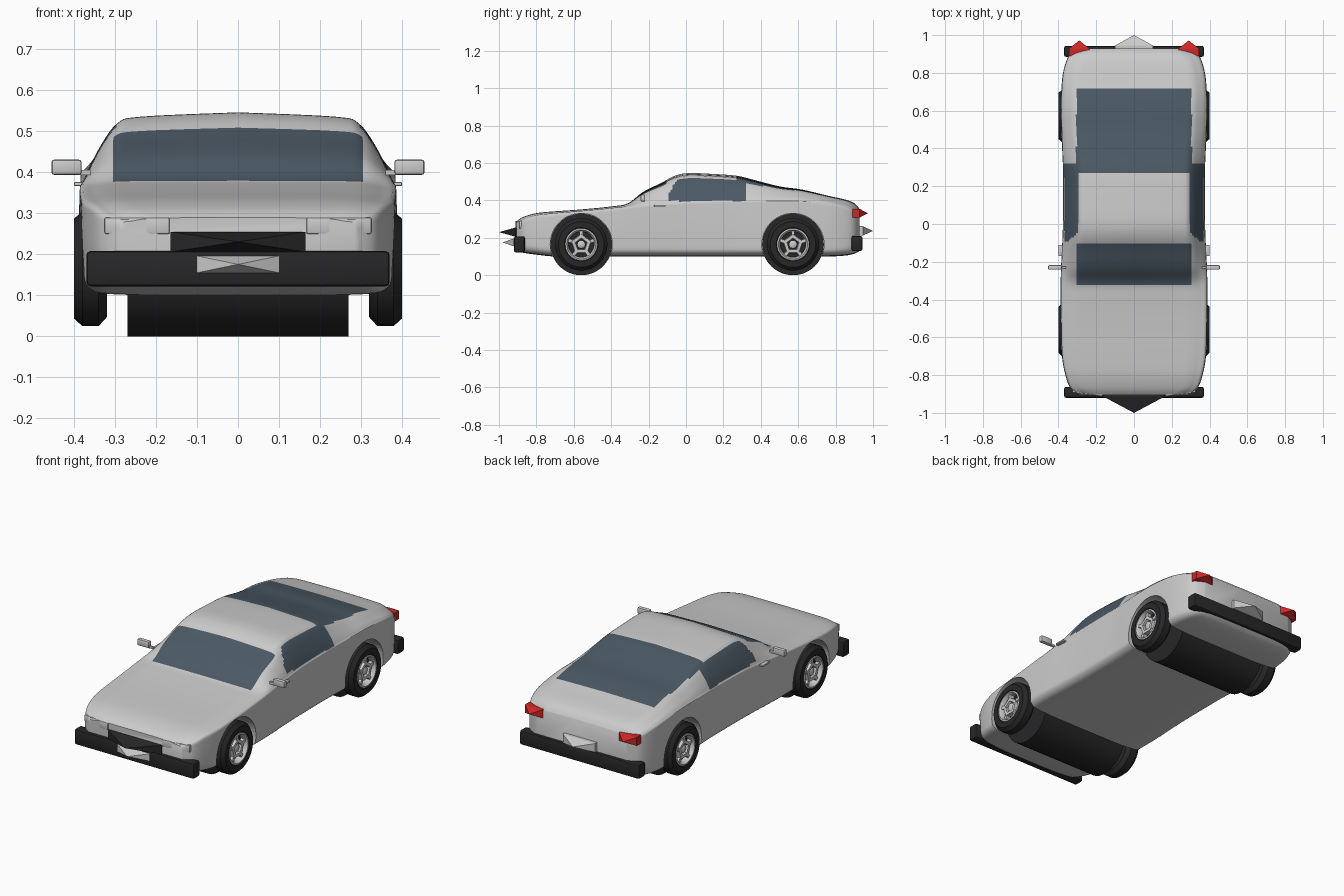
import bpy, bmesh, math
from mathutils import Vector, Matrix

if "Cube" in bpy.data.objects:
    bpy.data.objects.remove(bpy.data.objects["Cube"])


def mat(name, c):
    m = bpy.data.materials.new(name)
    m.diffuse_color = (*c, 1)
    m.use_nodes = True
    m.node_tree.nodes["Principled BSDF"].inputs["Base Color"].default_value = m.diffuse_color
    return m


BODY = mat("silver", (0.6, 0.6, 0.6))
GLASS = mat("glass", (0.07, 0.10, 0.13))
BLACK = mat("black", (0.02, 0.02, 0.022))
RED = mat("red", (0.6, 0.02, 0.02))
LIGHT = mat("light", (0.72, 0.73, 0.72))


def finish(name, bm, material, angle=35):
    bmesh.ops.recalc_face_normals(bm, faces=bm.faces)
    me = bpy.data.meshes.new(name)
    bm.to_mesh(me)
    bm.free()
    ob = bpy.data.objects.new(name, me)
    bpy.context.collection.objects.link(ob)
    if material:
        me.materials.append(material)
    bpy.ops.object.select_all(action='DESELECT')
    ob.select_set(True)
    bpy.context.view_layer.objects.active = ob
    if angle:
        bpy.ops.object.shade_smooth_by_angle(angle=math.radians(angle))
    return ob


def spline(pts, n):
    """Catmull-Rom through points, n steps per span."""
    pts = [Vector(p) for p in pts]
    out = []
    for i in range(len(pts) - 1):
        a, b, c, d = pts[max(i - 1, 0)], pts[i], pts[i + 1], pts[min(i + 2, len(pts) - 1)]
        for k in range(n):
            t = k / n
            out.append(0.5 * (2 * b + (c - a) * t + (2 * a - 5 * b + 4 * c - d) * t * t
                              + (3 * b - a - 3 * c + d) * t ** 3))
    return out + [pts[-1]]


def spin(bm, profile, n, y, z, side=1, closed=False):
    """Revolve (x, radius) points around an axle at y, z."""
    rings = [[bm.verts.new((side * x, y + r * math.sin(2 * math.pi * i / n),
                            z + r * math.cos(2 * math.pi * i / n)))
              for i in range(n)] for x, r in profile]
    pairs = list(zip(rings, rings[1:]))
    if closed:
        pairs.append((rings[-1], rings[0]))
    for a, b in pairs:
        for i in range(n):
            bm.faces.new((a[i], a[(i + 1) % n], b[(i + 1) % n], b[i]))
    if not closed:
        bm.faces.new(rings[0])
        bm.faces.new(rings[-1])


def box(name, lo, hi, material, bevel=0.006, turn=0):
    lo, hi = Vector(lo), Vector(hi)
    s = hi - lo
    bm = bmesh.new()
    bmesh.ops.create_cube(bm, size=1, matrix=Matrix.Translation((lo + hi) / 2)
                          @ Matrix.Rotation(turn, 4, 'Z') @ Matrix.Diagonal((*s, 1)))
    if bevel:
        bmesh.ops.bevel(bm, geom=bm.edges[:], offset=bevel, segments=2, profile=0.5, affect='EDGES')
    return finish(name, bm, material)


def pointed(name, lo, hi, tip, material):
    """Box whose outer face is drawn to a point at y = tip."""
    bm = bmesh.new()
    lo, hi = Vector(lo), Vector(hi)
    c = (lo + hi) / 2
    bmesh.ops.create_cube(bm, size=1, matrix=Matrix.Translation(c)
                          @ Matrix.Diagonal((*(hi - lo), 1)))
    s = 1 if tip > 0 else -1
    bm.normal_update()
    face = max(bm.faces, key=lambda f: f.calc_center_median().y * s)
    r = bmesh.ops.poke(bm, faces=[face])
    r['verts'][0].co = (c.x, tip, c.z)
    return finish(name, bm, material, 0)


# Body shell: y, half width, bottom, belt, top, half width of top
stations = [
    (-0.905, 0.29, 0.13, 0.275, 0.29, 0.22), (-0.87, 0.335, 0.12, 0.295, 0.312, 0.27),
    (-0.80, 0.362, 0.11, 0.316, 0.332, 0.29), (-0.70, 0.380, 0.10, 0.328, 0.342, 0.30),
    (-0.56, 0.385, 0.10, 0.340, 0.352, 0.31), (-0.40, 0.387, 0.10, 0.355, 0.368, 0.31),
    (-0.31, 0.387, 0.10, 0.365, 0.385, 0.305), (-0.23, 0.385, 0.10, 0.375, 0.445, 0.305),
    (-0.13, 0.380, 0.10, 0.385, 0.495, 0.305), (-0.06, 0.377, 0.10, 0.390, 0.532, 0.298),
    (0.01, 0.375, 0.10, 0.395, 0.546, 0.295), (0.12, 0.374, 0.10, 0.398, 0.543, 0.295),
    (0.27, 0.374, 0.10, 0.400, 0.532, 0.295), (0.37, 0.378, 0.10, 0.402, 0.508, 0.298),
    (0.50, 0.383, 0.10, 0.402, 0.475, 0.305), (0.62, 0.385, 0.10, 0.400, 0.458, 0.31),
    (0.76, 0.380, 0.10, 0.385, 0.425, 0.31), (0.85, 0.362, 0.105, 0.365, 0.405, 0.29),
    (0.90, 0.335, 0.115, 0.345, 0.385, 0.26), (0.928, 0.285, 0.13, 0.325, 0.355, 0.22)]


def ring(s):
    y, w, b, e, t, tw = s
    h = t - e
    half = spline([(0, b), (w * 0.75, b + 0.002), (w * 0.965, b + 0.018), (w, b + 0.08), (w, e - 0.03),
                   (w * 0.985, e), (w + (tw - w) * 0.45, e + h * 0.42), (tw, e + h * 0.82),
                   (tw * 0.8, e + h * 0.93), (0, t)], 5)
    return [(p[0], y, p[1]) for p in half] + [(-p[0], y, p[1]) for p in half[-2:0:-1]]


bm = bmesh.new()
rings = [[bm.verts.new(p) for p in ring(s)] for s in spline(stations, 6)]
for a, b in zip(rings, rings[1:]):
    for i in range(len(a)):
        j = (i + 1) % len(a)
        f = bm.faces.new((a[i], a[j], b[j], b[i]))
        c = f.calc_center_median()
        ax = abs(c.x)
        front = -0.325 < c.y < -0.11 and ax < 0.305 and c.z > 0.36
        rear = 0.275 < c.y < 0.72 and ax < 0.305 and c.z > 0.40
        side = -0.09 + max(0, c.z - 0.44) * 0.6 < c.y < 0.32 and ax > 0.298 and 0.397 < c.z < 0.525
        f.material_index = int(front or rear or side)
bm.faces.new(rings[0])
bm.faces.new(rings[-1])
body = finish("car_body", bm, BODY, 40)
body.data.materials.append(GLASS)

# Wheel arches
AXLES = (("front", -0.56), ("rear", 0.572))
WZ = 0.165
bm = bmesh.new()
for _, y in AXLES:
    for s in (-1, 1):
        spin(bm, [(0.265, 0.166), (0.5, 0.166)], 48, y, WZ, s)
cutter = finish("arch_cutter", bm, None, 0)
cutter.hide_render = True
mod = body.modifiers.new("arches", 'BOOLEAN')
mod.operation = 'DIFFERENCE'
mod.solver = 'EXACT'
mod.object = cutter
bpy.context.view_layer.objects.active = body
bpy.ops.object.modifier_apply(modifier="arches")
bpy.data.objects.remove(cutter)

# Wheel wells, tyres and rims
for tag, y in AXLES:
    bm = bmesh.new()
    spin(bm, [(-0.27, 0.165), (0.27, 0.165)], 48, y, WZ)
    finish(tag + "_wheel_well", bm, BLACK)
    for label, s in (("left", -1), ("right", 1)):
        bm = bmesh.new()
        spin(bm, [(0.32, 0.08), (0.32, 0.118), (0.34, 0.14), (0.38, 0.14), (0.40, 0.122),
                  (0.40, 0.09), (0.385, 0.08)], 32, y, WZ, s, True)
        finish(f"{tag}_{label}_tyre", bm, BLACK)
        bm = bmesh.new()
        spin(bm, [(0.36, 0.086), (0.398, 0.086), (0.40, 0.078), (0.385, 0.068), (0.36, 0.068)],
             32, y, WZ, s, True)
        # Five-sided spoke ring, hub and spokes
        spin(bm, [(0.37, 0.058), (0.393, 0.054), (0.393, 0.034), (0.37, 0.030)], 5, y, WZ, s, True)
        spin(bm, [(0.36, 0.022), (0.385, 0.022), (0.39, 0.012)], 12, y, WZ, s)
        for k in range(5):
            a = 2 * math.pi * k / 5
            bmesh.ops.create_cube(bm, size=1, matrix=Matrix.Translation((s * 0.38, y, WZ))
                                  @ Matrix.Rotation(-a, 4, 'X')
                                  @ Matrix.Translation((0, 0, 0.058))
                                  @ Matrix.Diagonal((0.02, 0.018, 0.04, 1)))
        finish(f"{tag}_{label}_rim", bm, LIGHT)
        bm = bmesh.new()
        spin(bm, [(0.33, 0.084), (0.366, 0.084)], 24, y, WZ, s)
        finish(f"{tag}_{label}_brake_disc", bm, BLACK)

# Bumpers, grille and plates
box("front_bumper", (-0.37, -0.92, 0.122), (0.37, -0.862, 0.208), BLACK, 0.01)
box("rear_bumper", (-0.37, 0.885, 0.13), (0.37, 0.943, 0.21), BLACK, 0.01)
pointed("grille", (-0.165, -0.912, 0.206), (0.165, -0.86, 0.255), -1.0, BLACK)
pointed("front_plate", (-0.1, -0.923, 0.155), (0.1, -0.90, 0.196), -0.98, LIGHT)
pointed("rear_plate", (-0.1, 0.90, 0.212), (0.1, 0.945, 0.262), 1.0, LIGHT)

# Lamps, mirrors and door handles
for label, s in (("left", -1), ("right", 1)):
    lo, hi = sorted((s * 0.165, s * 0.325))
    box(label + "_headlight", (lo, -0.902, 0.25), (hi, -0.872, 0.29), LIGHT, 0.004, s * 0.13)
    lo, hi = sorted((s * 0.235, s * 0.345))
    pointed(label + "_tail_light", (lo, 0.89, 0.308), (hi, 0.928, 0.355), 0.972, RED)
    lo, hi = sorted((s * 0.382, s * 0.455))
    box(label + "_mirror", (lo, -0.242, 0.394), (hi, -0.218, 0.431), LIGHT)
    lo, hi = sorted((s * 0.36, s * 0.392))
    box(label + "_mirror_arm", (lo, -0.236, 0.394), (hi, -0.224, 0.406), LIGHT, 0)
    lo, hi = sorted((s * 0.37, s * 0.4))
    box(label + "_door_handle", (lo, -0.17, 0.367), (hi, -0.11, 0.376), LIGHT, 0.002)
